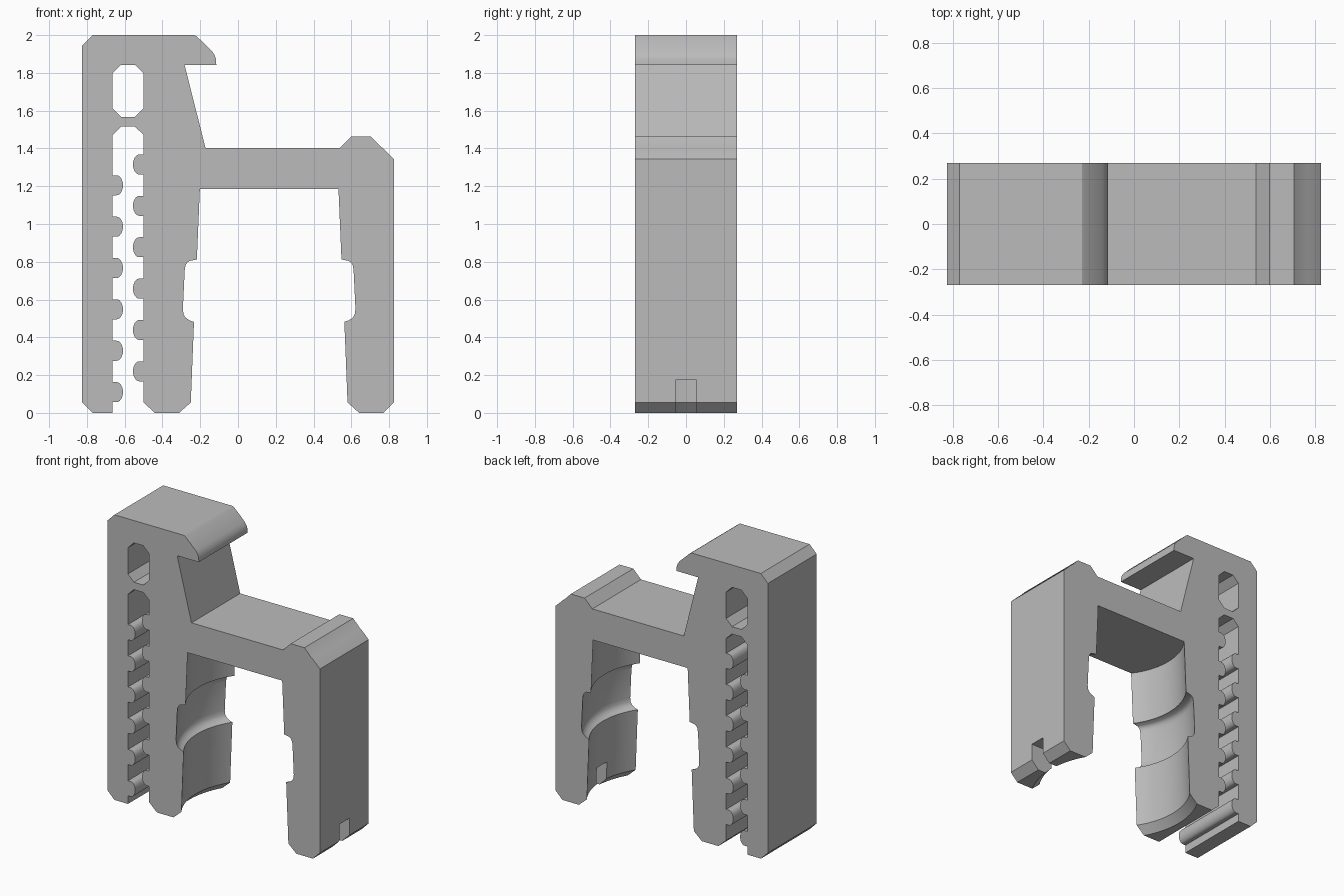
import bpy, bmesh, math

cube = bpy.data.objects.get("Cube")
if cube:
    bpy.data.objects.remove(cube, do_unlink=True)

DEPTH = 0.27        # half depth of the clip
AXIS = 0.165        # x of the socket axis
PITCH = 0.219       # tooth spacing

grey = bpy.data.materials.new("plain grey")
grey.use_nodes = True
colour = (0.5, 0.5, 0.5, 1)
grey.diffuse_color = colour
grey.node_tree.nodes["Principled BSDF"].inputs["Base Color"].default_value = colour


def finish(name, bm):
    bmesh.ops.recalc_face_normals(bm, faces=bm.faces)
    mesh = bpy.data.meshes.new(name)
    bm.to_mesh(mesh)
    bm.free()
    mesh.materials.append(grey)
    obj = bpy.data.objects.new(name, mesh)
    bpy.context.collection.objects.link(obj)
    return obj


def extrude_profile(name, points, half):
    bm = bmesh.new()
    face = bm.faces.new([bm.verts.new((x, -half, z)) for x, z in points])
    new = bmesh.ops.extrude_face_region(bm, geom=[face])["geom"]
    verts = [v for v in new if isinstance(v, bmesh.types.BMVert)]
    bmesh.ops.translate(bm, verts=verts, vec=(0, 2 * half, 0))
    return finish(name, bm)


def lathe(name, profile, steps=128):
    bm = bmesh.new()
    rings = []
    for r, z in profile:
        angles = [2 * math.pi * i / steps for i in range(steps)]
        rings.append([bm.verts.new((AXIS + r * math.cos(a), r * math.sin(a), z)) for a in angles])
    for low, high in zip(rings, rings[1:]):
        for i in range(steps):
            j = (i + 1) % steps
            bm.faces.new((low[i], low[j], high[j], high[i]))
    bm.faces.new(rings[0])
    bm.faces.new(rings[-1])
    return finish(name, bm)


def tooth(wall, side, z):
    """Round-nosed tooth, listed from bottom to top."""
    half, flat, nose = 0.053, 0.022, 0.034
    pts = [(wall, z - half)]
    for i in range(13):
        a = math.pi * (i / 12 - 0.5)
        pts.append((wall + side * (flat + nose * math.cos(a)), z + half * math.sin(a)))
    return pts + [(wall, z + half)]


def cut(target, cutter):
    cutter.hide_render = True
    mod = target.modifiers.new("cut", 'BOOLEAN')
    mod.operation = 'DIFFERENCE'
    mod.solver = 'EXACT'
    mod.object = cutter
    bpy.ops.object.select_all(action='DESELECT')
    target.select_set(True)
    bpy.context.view_layer.objects.active = target
    bpy.ops.object.modifier_apply(modifier=mod.name)
    bpy.data.objects.remove(cutter, do_unlink=True)


# Body outline: hook, bridge, outer leg
outline = [(-0.825, 0.055), (-0.825, 1.945), (-0.77, 2), (-0.23, 2), (-0.215, 1.99),
           (-0.138, 1.916), (-0.123, 1.893), (-0.116, 1.87), (-0.115, 1.843),
           (-0.283, 1.843), (-0.172, 1.402), (0.538, 1.402), (0.598, 1.462),
           (0.705, 1.462), (0.757, 1.408), (0.765, 1.403), (0.825, 1.345),
           (0.825, 0.055), (0.77, 0), (-0.44, 0), (-0.5, 0.055)]
# Toothed adjustment slot
for i in range(6):
    outline += tooth(-0.5, -1, 0.22 + i * PITCH)
outline += [(-0.5, 1.472), (-0.545, 1.515), (-0.62, 1.515), (-0.665, 1.47)]
for i in reversed(range(6)):
    outline += reversed(tooth(-0.665, 1, 0.11 + i * PITCH))
outline += [(-0.665, 0), (-0.77, 0)]
clip = extrude_profile("clip_body", outline, DEPTH)

# Chamfered window above the slot
x0, x1, z0, z1, c = -0.665, -0.5, 1.567, 1.843, 0.046
window = [(x0 + c, z0), (x1 - c, z0), (x1, z0 + c), (x1, z1 - c),
          (x1 - c, z1), (x0 + c, z1), (x0, z1 - c), (x0, z0 + c)]
cut(clip, extrude_profile("window_cutter", window, 1))

# Round socket with a wider groove; widths are taken at the front face
widths = [(0.536, -0.055), (0.415, 0.055), (0.398, 0.482), (0.422, 0.49), (0.442, 0.503),
          (0.453, 0.522), (0.457, 0.55), (0.447, 0.755), (0.443, 0.78), (0.434, 0.796),
          (0.42, 0.805), (0.383, 0.812), (0.367, 1.185)]
cut(clip, lathe("socket_cutter", [(math.hypot(w, DEPTH), z) for w, z in widths]))

# Small notch through the foot of the outer leg
notch = [(0.3, -0.1), (1, -0.1), (1, 0.173), (0.3, 0.173)]
cut(clip, extrude_profile("notch_cutter", notch, 0.056))

bpy.ops.object.shade_smooth_by_angle(angle=math.radians(30))
